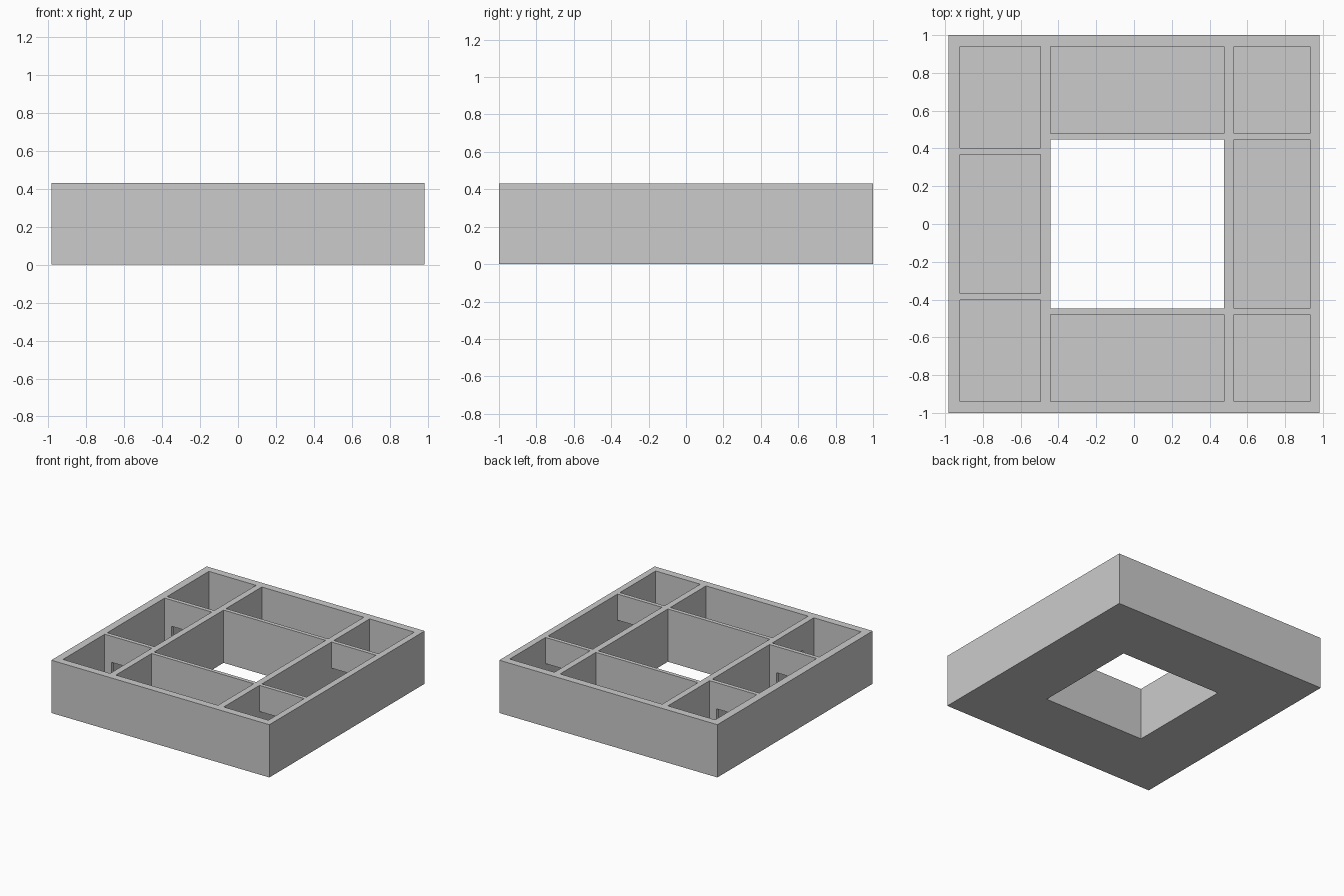
import bpy, bmesh

if "Cube" in bpy.data.objects:
    bpy.data.objects.remove(bpy.data.objects["Cube"])

HEIGHT, FLOOR, DOOR_TOP = 0.43, 0.015, 0.217

# column limits (x) and row limits (y)
LEFT, MID, RIGHT = (-0.92, -0.495), (-0.443, 0.477), (0.529, 0.931)
OUT_Y, IN_Y, COURT_Y = 0.939, 0.479, 0.447
SIDE_Y, HALL_Y = 0.402, 0.369


def boxes(name, items):
    """One mesh object made of axis-aligned boxes (x range, y range, z range)."""
    bm = bmesh.new()
    for ranges in items:
        vs = bmesh.ops.create_cube(bm, size=1)["verts"]
        for v in vs:
            v.co = [r[0] if c < 0 else r[1] for c, r in zip(v.co, ranges)]
    me = bpy.data.meshes.new(name)
    bm.to_mesh(me)
    bm.free()
    ob = bpy.data.objects.new(name, me)
    bpy.context.collection.objects.link(ob)
    return ob


def cut(target, name, items):
    cutter = boxes(name, items)
    cutter.hide_render = True
    mod = target.modifiers.new(name, "BOOLEAN")
    mod.operation, mod.solver, mod.object = "DIFFERENCE", "EXACT", cutter
    bpy.context.view_layer.objects.active = target
    bpy.ops.object.modifier_apply(modifier=mod.name)
    bpy.data.objects.remove(cutter)


# solid block
house = boxes("courtyard_house", [((-0.983, 0.983), (-1, 1), (0, HEIGHT))])

# rooms open at the top, plus the courtyard shaft through the floor
room_z = (FLOOR, HEIGHT + 0.1)
rooms = [
    (MID, (-COURT_Y, COURT_Y), (-0.1, HEIGHT + 0.1)),
    (LEFT, (-HALL_Y, HALL_Y), room_z),
    (RIGHT, (-COURT_Y, COURT_Y), room_z),
]
for s in (-1, 1):
    span = lambda a, b: tuple(sorted((s * a, s * b)))
    rooms += [(LEFT, span(SIDE_Y, OUT_Y), room_z),
              (MID, span(IN_Y, OUT_Y), room_z),
              (RIGHT, span(IN_Y, OUT_Y), room_z)]
cut(house, "room_cutters", rooms)

# doorways: left rooms, left to middle, and wide openings on the right
door_z = (FLOOR, DOOR_TOP)
doors = []
for s in (-1, 1):
    span = lambda a, b: tuple(sorted((s * a, s * b)))
    doors += [((-0.86, -0.558), span(HALL_Y, SIDE_Y), door_z),
              ((LEFT[1], MID[0]), span(0.60, 0.80), door_z),
              (RIGHT, span(COURT_Y, IN_Y), door_z)]
cut(house, "door_cutters", doors)
